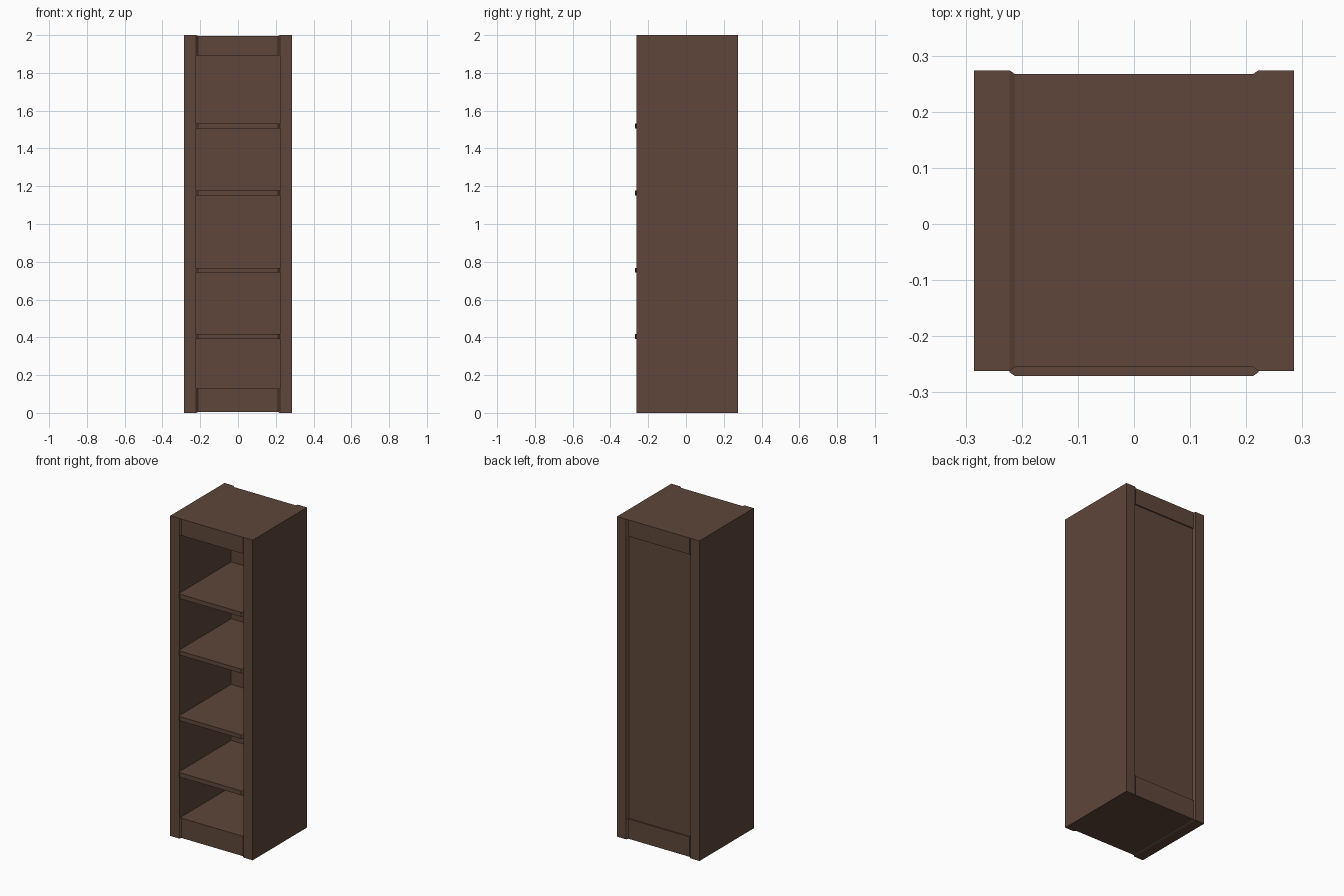
import bpy, bmesh

if "Cube" in bpy.data.objects:
    bpy.data.objects.remove(bpy.data.objects["Cube"])

# Single dark wood colour
wood = bpy.data.materials.new("dark_brown_wood")
wood.diffuse_color = (0.112, 0.061, 0.042, 1)
wood.use_nodes = True
wood.node_tree.nodes["Principled BSDF"].inputs["Base Color"].default_value = wood.diffuse_color


def loft(name, stations):
    """Solid through rectangular sections (x, y0, y1, z0, z1) along x."""
    bm = bmesh.new()
    rings = []
    for x, y0, y1, z0, z1 in stations:
        rings.append([bm.verts.new((x, y, z)) for y, z in
                      ((y0, z0), (y1, z0), (y1, z1), (y0, z1))])
    for a, b in zip(rings, rings[1:]):
        for i in range(4):
            j = (i + 1) % 4
            bm.faces.new((a[i], a[j], b[j], b[i]))
    bm.faces.new(rings[0])
    bm.faces.new(rings[-1])
    bmesh.ops.recalc_face_normals(bm, faces=bm.faces)
    mesh = bpy.data.meshes.new(name)
    bm.to_mesh(mesh)
    bm.free()
    mesh.materials.append(wood)
    ob = bpy.data.objects.new(name, mesh)
    bpy.context.collection.objects.link(ob)
    return ob


def between_sides(name, end, mid):
    """Part between the side panels, sloping from its end section to its middle."""
    loft(name, [(-IN, *end), (-IN + 0.01, *mid), (IN - 0.01, *mid), (IN, *end)])


OUT, IN = 0.285, 0.222          # outer and inner half widths
FRONT, BACK = -0.262, 0.274     # side panel depth
LOW, HIGH = 0.128, 1.893        # opening height

# Side panels
for side, s in (("left", -1), ("right", 1)):
    loft(side + "_side_panel", [(s * IN, FRONT, BACK, 0, 2), (s * OUT, FRONT, BACK, 0, 2)])

# Top and bottom boxes, slightly sunk between the sides
between_sides("top_board", (FRONT, BACK, HIGH, 2), (-0.255, 0.267, HIGH, 1.996))
between_sides("bottom_board", (FRONT, BACK, 0, LOW), (-0.255, 0.267, 0.004, LOW))

# Recessed back panel
between_sides("back_panel", (0.25, BACK, LOW, HIGH), (0.25, 0.26, LOW, HIGH))

# Shelves with clipped front corners, standing proud of the case
for i, (z0, z1) in enumerate(((0.39, 0.418), (0.742, 0.768), (1.152, 1.178), (1.505, 1.533))):
    between_sides(f"shelf_{i + 1}", (-0.264, 0.25, z0, z1), (-0.271, 0.25, z0, z1))
